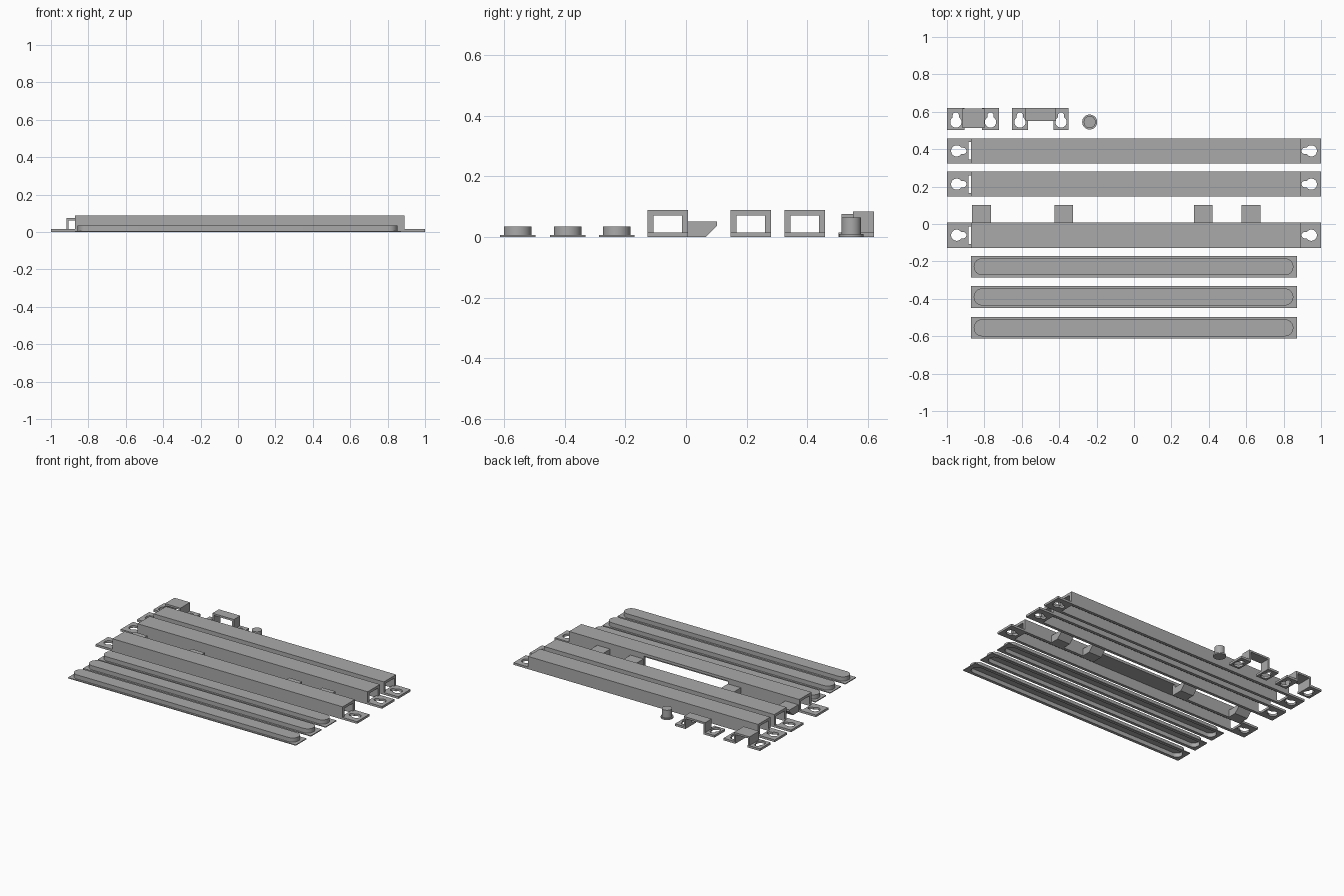
import bpy, bmesh, math
from math import pi, cos, sin

if "Cube" in bpy.data.objects:
    bpy.data.objects.remove(bpy.data.objects["Cube"], do_unlink=True)

grey = bpy.data.materials.new("metal_grey")
grey.use_nodes = True
grey.diffuse_color = (0.4, 0.4, 0.4, 1)
grey.node_tree.nodes["Principled BSDF"].inputs["Base Color"].default_value = (0.4, 0.4, 0.4, 1)


def finish(name, bm, loc=(0, 0, 0), rot=(0, 0, 0)):
    mesh = bpy.data.meshes.new(name)
    bmesh.ops.remove_doubles(bm, verts=bm.verts, dist=0.0001)
    bmesh.ops.recalc_face_normals(bm, faces=bm.faces)
    bm.to_mesh(mesh)
    bm.free()
    mesh.materials.clear()
    mesh.materials.append(grey)
    ob = bpy.data.objects.new(name, mesh)
    bpy.context.collection.objects.link(ob)
    ob.location, ob.rotation_euler = loc, rot
    bpy.ops.object.select_all(action='DESELECT')
    ob.select_set(True)
    bpy.context.view_layer.objects.active = ob
    bpy.ops.object.shade_smooth_by_angle(angle=math.radians(30))
    return ob


def plate(name, loops, low, high, loc=(0, 0, 0), rot=(0, 0, 0)):
    """Flat outline with holes, thickened along local z from low to high."""
    curve = bpy.data.curves.new(name, 'CURVE')
    curve.dimensions, curve.fill_mode = '2D', 'BOTH'
    curve.extrude = (high - low) / 2
    for pts in loops:
        s = curve.splines.new('POLY')
        s.points.add(len(pts) - 1)
        for p, (x, y) in zip(s.points, pts):
            p.co = (x, y, 0, 1)
        s.use_cyclic_u = True
    tmp = bpy.data.objects.new(name + "_outline", curve)
    bpy.context.collection.objects.link(tmp)
    dg = bpy.context.evaluated_depsgraph_get()
    mesh = bpy.data.meshes.new_from_object(tmp.evaluated_get(dg))
    bm = bmesh.new()
    bm.from_mesh(mesh)
    bpy.data.objects.remove(tmp)
    bpy.data.meshes.remove(mesh)
    bmesh.ops.translate(bm, verts=bm.verts, vec=(0, 0, (low + high) / 2))
    return finish(name, bm, loc, rot)


def rect(x0, x1, y0, y1):
    return [(x0, y0), (x1, y0), (x1, y1), (x0, y1)]


def arc(cx, cy, r, a0, a1, n=16):
    return [(cx + r * cos(a0 + (a1 - a0) * i / n), cy + r * sin(a0 + (a1 - a0) * i / n))
            for i in range(n + 1)]


def stadium(x0, x1, y, r):
    return arc(x1 - r, y, r, -pi / 2, pi / 2) + arc(x0 + r, y, r, pi / 2, 3 * pi / 2)


def keyhole(cx, cy, angle):
    """Round hole with a narrow slot running out along angle."""
    big, small, reach = 0.03, 0.017, 0.035
    a = math.asin(small / big)
    pts = arc(0, 0, big, a, 2 * pi - a, 24) + arc(reach, 0, small, -pi / 2, pi / 2, 10)
    c, s = cos(angle), sin(angle)
    return [(cx + x * c - y * s, cy + x * s + y * c) for x, y in pts]


TAB = 0.015
LEFT, RIGHT, TOP, WALL = -0.872, 0.89, 0.088, 0.02


def beam(name, y0, y1, opening=None):
    # Cover and side walls of the downward channel
    plate(name + "_top", [rect(LEFT, RIGHT, y0, y1)], TOP - 0.018, TOP)
    plate(name + "_front_wall", [rect(LEFT, RIGHT, y0, y0 + WALL)], 0, TOP - 0.018)
    spans = [(LEFT, RIGHT)]
    if opening:
        spans = [(LEFT, opening[0]), (opening[1], RIGHT)]
    for a, b in spans:
        plate(name + "_back_wall", [rect(a, b, y1 - WALL, y1)], 0, TOP - 0.018)
    # End tabs, notched between the walls
    for side, end in ((-1, LEFT), (1, RIGHT - 0.002)):
        inner = side * 0.886
        outline = [(side, y0), (end, y0), (end, y0 + WALL), (inner, y0 + WALL),
                   (inner, y1 - WALL), (end, y1 - WALL), (end, y1), (side, y1)]
        if side > 0:
            inner = 0.876
            outline = [(inner if abs(x - 0.886) < 0.001 else x, y) for x, y in outline]
        hole = keyhole(side * 0.948, (y0 + y1) / 2, 0 if side < 0 else pi)
        plate(name + "_end_tab", [outline, hole], 0, TAB)


beam("shelf_beam", -0.127, 0.007, opening=(-0.325, 0.318))
beam("middle_beam", 0.146, 0.28)
beam("rear_beam", 0.324, 0.458)

# Chamfered supports behind the first beam
profile = [(0, 0), (0.062, 0), (0.098, 0.036), (0.098, 0.05), (0, 0.05)]
for x in (-0.815, -0.375, 0.37, 0.625):
    plate("support_block", [profile], -0.05, 0.05, (x, 0.004, 0), (pi / 2, 0, pi / 2))

# Hollow covers with thin rims
for y in (-0.2285, -0.39, -0.555):
    outer, inner = stadium(-0.857, 0.852, y, 0.0455), stadium(-0.849, 0.844, y, 0.0375)
    plate("cover_rim", [rect(-0.872, 0.872, y - 0.0585, y + 0.0585), inner], 0, 0.006)
    plate("cover_wall", [outer, inner], 0.006, 0.028)
    plate("cover_top", [outer], 0.028, 0.035)


def clip(name, x0, x1, x2, x3, y0, y1, height):
    # Two keyhole tabs joined by a raised bridge
    for a, b in ((x0, x1), (x2, x3)):
        plate(name + "_tab", [rect(a, b, 0.503, 0.62), keyhole((a + b) / 2, 0.545, pi / 2)], 0, TAB)
    t = 0.013
    u = [(x1 - t, 0), (x1, 0), (x1, height - t), (x2, height - t),
         (x2, 0), (x2 + t, 0), (x2 + t, height), (x1 - t, height)]
    plate(name + "_bridge", [u], -y1, -y0, rot=(pi / 2, 0, 0))


clip("wide_clip", -1, -0.905, -0.812, -0.722, 0.512, 0.617, 0.075)
clip("narrow_clip", -0.652, -0.568, -0.43, -0.35, 0.55, 0.62, 0.084)

# Flanged knob
for part, r, low, high in (("knob_flange", 0.04, 0, 0.01), ("knob_shaft", 0.032, 0.01, 0.064)):
    plate(part, [arc(-0.237, 0.545, r, 0, 2 * pi, 32)[:-1]], low, high)
